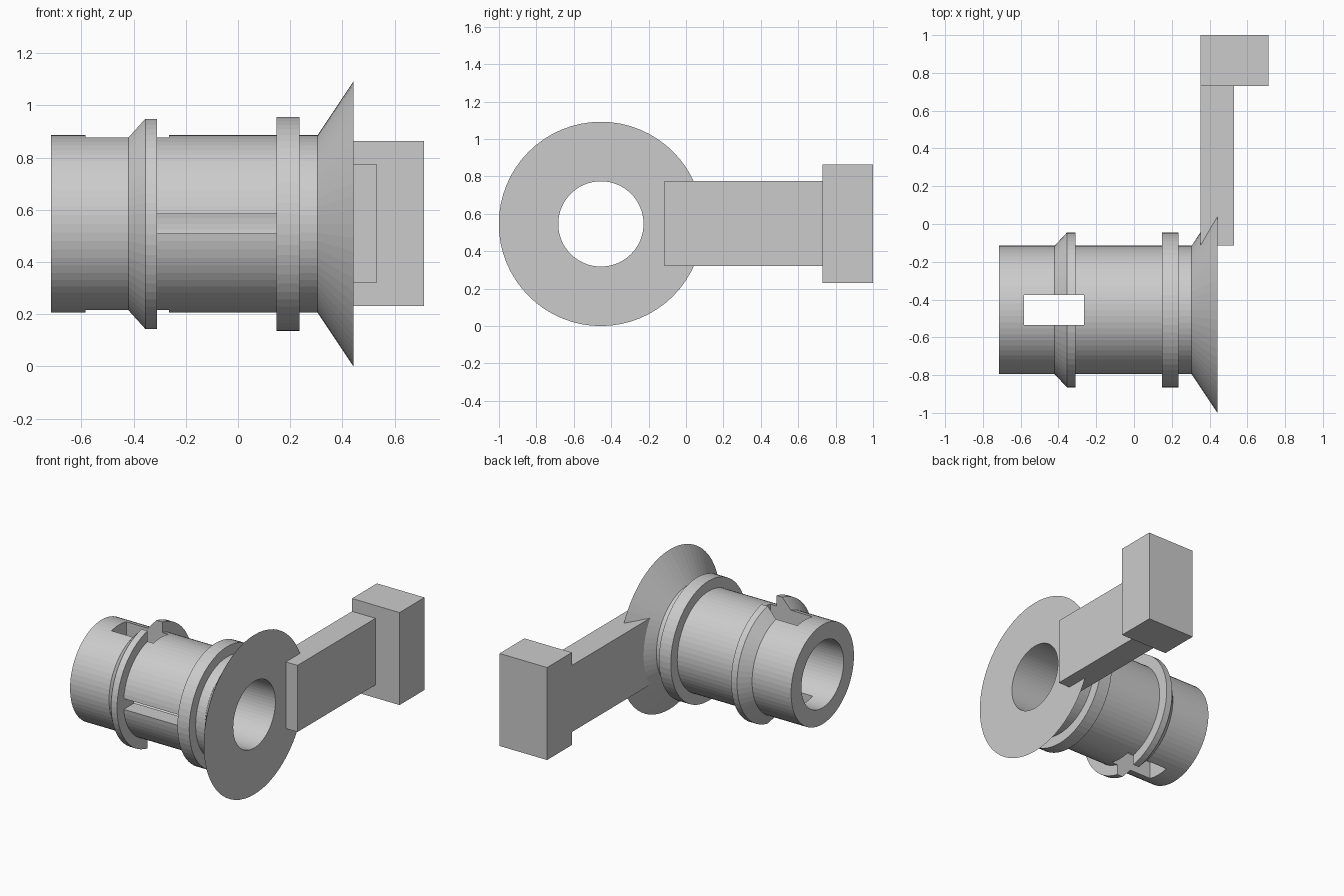
import bpy, bmesh, math

if "Cube" in bpy.data.objects:
    bpy.data.objects.remove(bpy.data.objects["Cube"])

AXIS_Y, AXIS_Z, SIDES = -0.455, 0.546, 64


def make_object(name, bm):
    bmesh.ops.recalc_face_normals(bm, faces=bm.faces)
    mesh = bpy.data.meshes.new(name)
    bm.to_mesh(mesh)
    bm.free()
    obj = bpy.data.objects.new(name, mesh)
    bpy.context.collection.objects.link(obj)
    return obj


def box(name, x, y, z):
    bm = bmesh.new()
    bmesh.ops.create_cube(bm, size=1)
    for v in bm.verts:
        for i, (lo, hi) in enumerate((x, y, z)):
            v.co[i] = hi if v.co[i] > 0 else lo
    return make_object(name, bm)


def turned(name, profile):
    """Revolve a closed (x, radius) profile around the barrel axis."""
    bm = bmesh.new()
    rings = []
    for s in range(SIDES):
        a = math.tau * s / SIDES
        rings.append([bm.verts.new((x, AXIS_Y + r * math.cos(a), AXIS_Z + r * math.sin(a)))
                      for x, r in profile])
    n = len(profile)
    for s in range(SIDES):
        a, b = rings[s], rings[(s + 1) % SIDES]
        for i in range(n):
            j = (i + 1) % n
            bm.faces.new((a[i], a[j], b[j], b[i]))
    return make_object(name, bm)


def combine(target, other, operation):
    mod = target.modifiers.new(operation.lower(), 'BOOLEAN')
    mod.operation, mod.solver, mod.object = operation, 'EXACT', other
    bpy.context.view_layer.objects.active = target
    bpy.ops.object.modifier_apply(modifier=mod.name)
    bpy.data.objects.remove(other, do_unlink=True)


# Hollow barrel with a chamfered collar, a plain collar and a flared flange
barrel = turned("barrel_with_arm", [
    (-0.715, 0.228), (-0.715, 0.34),
    (-0.42, 0.34), (-0.355, 0.41), (-0.31, 0.41), (-0.31, 0.34),
    (0.147, 0.34), (0.147, 0.41), (0.236, 0.41), (0.236, 0.34),
    (0.305, 0.34), (0.442, 0.546), (0.442, 0.228)])

# Vertical slot through top and bottom, and a narrow front slot between collars
combine(barrel, box("vertical_slot", (-0.583, -0.265), (AXIS_Y - 0.08, AXIS_Y + 0.08), (-0.2, 1.3)), 'DIFFERENCE')
combine(barrel, box("front_slot", (-0.31, 0.147), (-1.1, AXIS_Y), (0.51, 0.584)), 'DIFFERENCE')

# Side arm ending in a thick block
arm = box("arm", (0.352, 0.53), (-0.114, 0.8), (0.32, 0.776))
combine(arm, box("end_block", (0.352, 0.712), (0.73, 1.0), (0.231, 0.864)), 'UNION')
combine(barrel, arm, 'UNION')
